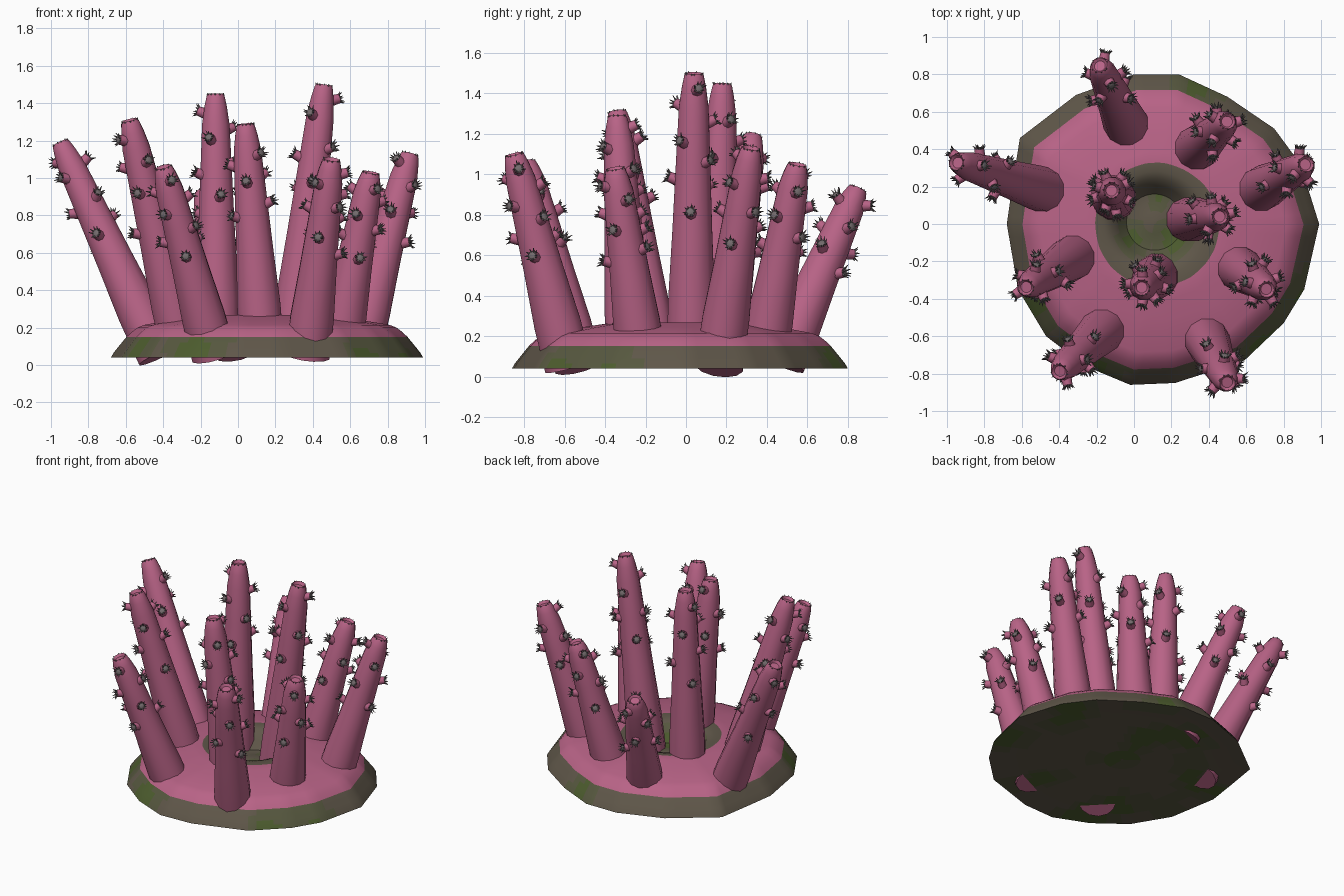
import bpy, bmesh, math, random
from mathutils import Vector, Matrix, noise

random.seed(4)
if "Cube" in bpy.data.objects:
    bpy.data.objects.remove(bpy.data.objects["Cube"])


def material(name, rgb):
    m = bpy.data.materials.new(name)
    m.use_nodes = True
    m.diffuse_color = (*rgb, 1)
    bsdf = m.node_tree.nodes["Principled BSDF"]
    bsdf.inputs["Base Color"].default_value = (*rgb, 1)
    bsdf.inputs["Roughness"].default_value = 0.9
    return m


PINK = material("coral pink", (0.48, 0.125, 0.24))
STONE = material("brown stone", (0.115, 0.095, 0.067))
BLEND = material("olive stone", (0.095, 0.098, 0.05))
MOSS = material("green moss", (0.075, 0.11, 0.028))
GREY = material("tentacle grey", (0.17, 0.145, 0.15))


def finish(bm, name, mats, angle):
    bmesh.ops.recalc_face_normals(bm, faces=bm.faces)
    mesh = bpy.data.meshes.new(name)
    bm.to_mesh(mesh)
    bm.free()
    for m in mats:
        mesh.materials.append(m)
    for p in mesh.polygons:
        p.use_smooth = True
    mesh.set_sharp_from_angle(angle=math.radians(angle))
    ob = bpy.data.objects.new(name, mesh)
    bpy.context.collection.objects.link(ob)
    return ob


def loft(bm, rings):
    """Skin a list of equal rings of points and close both ends."""
    loops = [[bm.verts.new(p) for p in ring] for ring in rings]
    n = len(loops[0])
    for a, b in zip(loops, loops[1:]):
        for i in range(n):
            bm.faces.new((a[i], a[(i + 1) % n], b[(i + 1) % n], b[i]))
    bm.faces.new(loops[0][::-1])
    bm.faces.new(loops[-1])


# Rocky base: an uneven many-sided disc, flat below, with a central pit
CENTRE = Vector((0.155, -0.035))
PIT = Vector((0.11, 0.01))
RIM = 0.85
outline = [(0.99, 0), (0.89, 0.32), (0.75, 0.51), (0.5, 0.68), (0.24, 0.8),
           (0, 0.8), (-0.31, 0.69), (-0.61, 0.46), (-0.65, 0.21), (-0.68, 0),
           (-0.62, -0.35), (-0.47, -0.6), (-0.26, -0.76), (-0.02, -0.86),
           (0.22, -0.85), (0.59, -0.73), (0.8, -0.53), (0.91, -0.35)]
SUB = 5
STEPS = len(outline) * SUB


def base_ring(r, z):
    blend = min(1, max(0, (r - 0.2) / 0.4))
    pts = []
    for i in range(STEPS):
        k, f = divmod(i, SUB)
        edge = Vector(outline[k]).lerp(Vector(outline[(k + 1) % len(outline)]), f / SUB)
        arm = (edge - CENTRE) / RIM
        arm = arm.normalized().lerp(arm, blend) * r
        pts.append((arm + PIT.lerp(CENTRE, blend)).to_3d() + Vector((0, 0, z)))
    return pts


under = [(r, 0.042) for r in (0.01, 0.12, 0.24, 0.36, 0.48, 0.6, 0.72)]
rim = [(RIM, 0.04), (0.835, 0.065), (0.815, 0.09), (0.79, 0.12), (0.765, 0.15)]
top = [(0.735, 0.178), (0.705, 0.2), (0.67, 0.214), (0.5, 0.244), (0.4, 0.26),
       (0.335, 0.268)]
pit = [(0.28, 0.263), (0.235, 0.25), (0.195, 0.2), (0.15, 0.145), (0.11, 0.142),
       (0.06, 0.152), (0.01, 0.157)]
pink_start = len(under + rim) - 1
pink_end = pink_start + len(top)
# Moss patches as centre and reach
patches = [(-0.25, -0.8, 0.22), (0.72, -0.65, 0.16), (0.93, -0.4, 0.18),
           (-0.55, -0.45, 0.15), (0.35, 0.75, 0.15),
           (0.21, -0.08, 0.13), (0.01, -0.07, 0.1), (0.13, 0.12, 0.06)]
bm = bmesh.new()
loft(bm, [base_ring(r, z) for r, z in under + rim + top + pit])
for number, f in enumerate(bm.faces):
    band = number // STEPS
    c = f.calc_center_median()
    if pink_start <= band < pink_end:
        f.material_index = 0
    elif band < len(under):
        wobble = noise.noise(c * 3)
        f.material_index = 3 if wobble > 0.28 else 2 if wobble > 0.05 else 1
    else:
        near = min((c.xy - Vector((x, y))).length / reach for x, y, reach in patches)
        near -= 0.3 * noise.noise(c * 6)
        f.material_index = 3 if near < 0.5 else 2 if near < 1 else 1
finish(bm, "rock_base", [PINK, STONE, BLEND, MOSS], 40)

# Branch tubes: tip, foot on the base, and height of the lower end
branches = [
    ((-0.95, 0.33, 1.19), (-0.49, 0.185), 0.05),
    ((-0.58, -0.34, 1.31), (-0.32, -0.175), 0.08),
    ((-0.4, -0.79, 1.06), (-0.17, -0.57), 0.05),
    ((0.5, -0.85, 1.1), (0.39, -0.62), 0.05),
    ((-0.185, 0.85, 0.93), (-0.04, 0.53), 0.07),
    ((0.5, 0.55, 1.05), (0.33, 0.4), 0.08),
    ((0.92, 0.32, 1.13), (0.675, 0.185), 0.08),
    ((0.71, -0.35, 1.03), (0.56, -0.235), 0.08),
    ((0.46, 0.04, 1.5), (0.3, 0.025), 0.08),
    ((0.04, -0.34, 1.29), (0.12, -0.28), 0.08),
    ((-0.12, 0.18, 1.45), (-0.11, 0.14), 0.08),
]
taper = [(0, 0.122), (0.2, 0.12), (0.45, 0.102), (0.7, 0.087), (0.88, 0.076),
         (0.95, 0.062), (0.99, 0.05), (1.0, 0.042), (0.985, 0.03)]


def tube_radius(t):
    for (t0, r0), (t1, r1) in zip(taper, taper[1:]):
        if t <= t1:
            return r0 + (r1 - r0) * (t - t0) / (t1 - t0)


def add_cone(bm, start, direction, length, r1, r2, sides, mat):
    rot = direction.to_track_quat('Z', 'Y').to_matrix().to_4x4()
    place = Matrix.Translation(start + direction * length / 2) @ rot
    out = bmesh.ops.create_cone(bm, cap_ends=True, segments=sides, radius1=r1,
                                radius2=r2, depth=length, matrix=place)
    for f in {f for v in out["verts"] for f in v.link_faces}:
        f.material_index = mat


def add_crown(bm, centre, direction, ring, count, length, spread):
    """A ring of pointed tentacles."""
    side = direction.orthogonal().normalized()
    across = direction.cross(side)
    for i in range(count):
        a = math.tau * i / count + random.uniform(-0.2, 0.2)
        out = side * math.cos(a) + across * math.sin(a)
        lean = (direction + out * random.uniform(0.4, 1) * spread).normalized()
        add_cone(bm, centre + out * ring, lean, length * random.uniform(0.8, 1.2),
                 0.006, 0.001, 4, 1)


def add_polyp(bm, start, direction):
    """A short stalk with a grey mouth and a crown."""
    add_cone(bm, start - direction * 0.02, direction, 0.055, 0.031, 0.025, 8, 0)
    add_cone(bm, start + direction * 0.033, direction, 0.006, 0.025, 0.018, 8, 1)
    add_crown(bm, start + direction * 0.034, direction, 0.018, 10, 0.026, 1.2)


for number, (tip, foot, low) in enumerate(branches, 1):
    tip, foot = Vector(tip), Vector((*foot, 0.2))
    axis = (tip - foot).normalized()
    bottom = foot - axis * ((foot.z - low) / axis.z)
    length = (tip - bottom).length
    side = axis.orthogonal().normalized()
    across = axis.cross(side)

    def around(a):
        return side * math.cos(a) + across * math.sin(a)

    bm = bmesh.new()
    loft(bm, [[bottom + axis * length * t + around(math.tau * i / 12) * r
               for i in range(12)] for t, r in taper])
    finish(bm, f"branch_{number}", [PINK], 45)

    # Polyps spiral up the upper half of the branch, with a fringe at the tip
    bm = bmesh.new()
    count = 9
    for i in range(count):
        t = 0.53 + 0.4 * i / (count - 1) + random.uniform(-0.02, 0.02)
        out = around(i * 2.4 + number * 1.3)
        add_polyp(bm, bottom + axis * length * t + out * tube_radius(t) * 0.95,
                  (out + axis * 0.4).normalized())
    add_crown(bm, tip - axis * 0.006, axis, 0.042, 11, 0.01, 0.6)
    finish(bm, f"branch_{number}_polyps", [PINK, GREY], 50)
